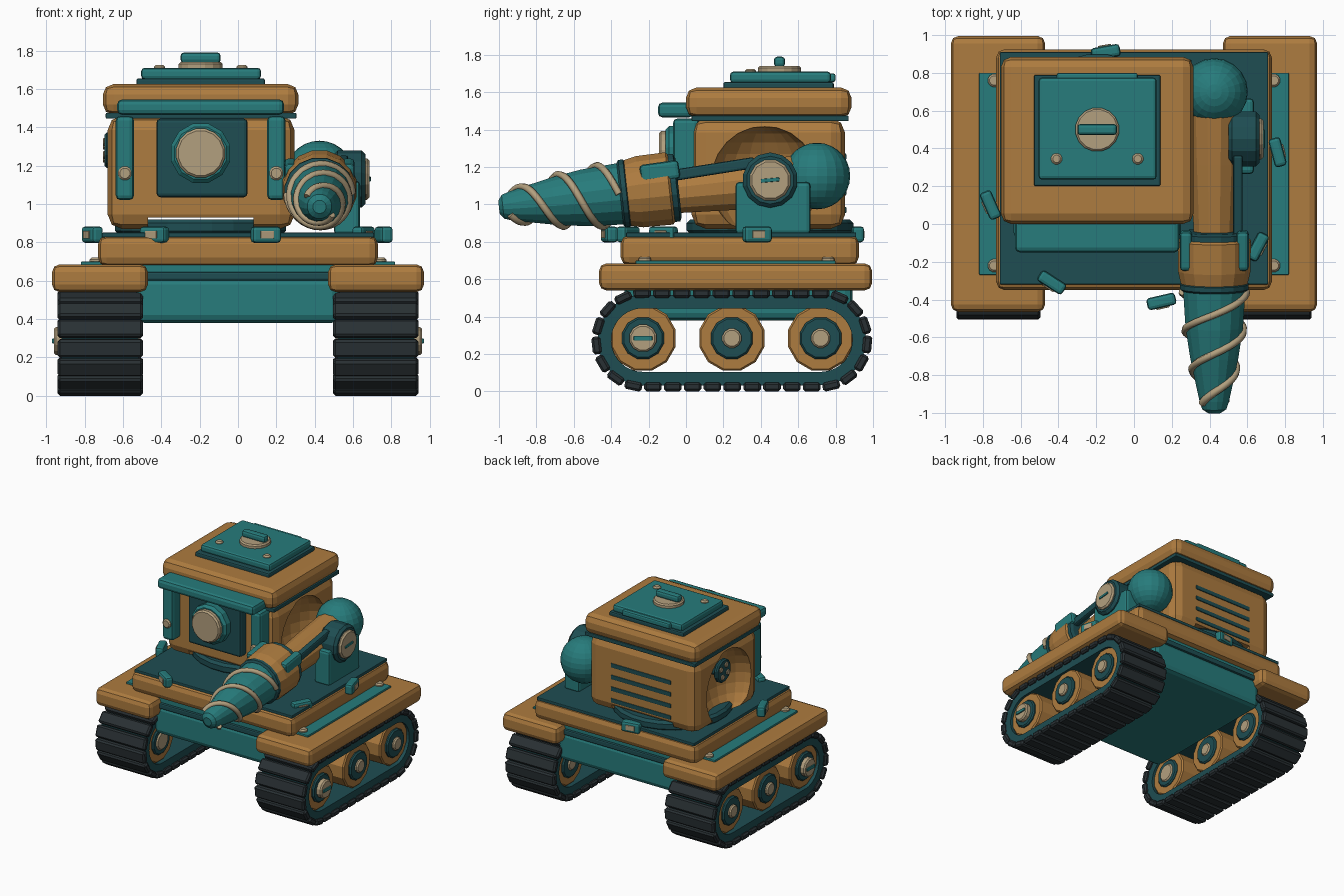
import bpy, bmesh, math
from mathutils import Vector, Matrix, Euler

if "Cube" in bpy.data.objects:
    bpy.data.objects.remove(bpy.data.objects["Cube"])

def material(name, rgb):
    m = bpy.data.materials.new(name)
    m.diffuse_color = (*rgb, 1)
    m.use_nodes = True
    m.node_tree.nodes["Principled BSDF"].inputs["Base Color"].default_value = m.diffuse_color
    return m

ORANGE = material("orange_paint", (0.42, 0.20, 0.05))
TEAL = material("teal_paint", (0.02, 0.20, 0.20))
DARK = material("dark_teal", (0.013, 0.075, 0.085))
TAN = material("tan_metal", (0.45, 0.35, 0.21))
RUBBER = material("track_rubber", (0.022, 0.03, 0.034))

def finish(name, bm, mat):
    bmesh.ops.recalc_face_normals(bm, faces=bm.faces)
    me = bpy.data.meshes.new(name)
    bm.to_mesh(me)
    bm.free()
    ob = bpy.data.objects.new(name, me)
    me.materials.append(mat)
    bpy.context.collection.objects.link(ob)
    return ob

def block(name, c, s, mat, bevel=0.0, rot=(0, 0, 0), seg=2):
    """Bevelled box from centre and size, optionally rotated."""
    bm = bmesh.new()
    bmesh.ops.create_cube(bm, size=1)
    bmesh.ops.scale(bm, vec=s, verts=bm.verts)
    if bevel:
        bmesh.ops.bevel(bm, geom=bm.edges[:], offset=bevel, segments=seg, profile=0.5, affect='EDGES')
    bmesh.ops.transform(bm, matrix=Matrix.Translation(c) @ Euler(rot).to_matrix().to_4x4(), verts=bm.verts)
    return finish(name, bm, mat)

def box(name, x, y, z, mat, bevel=0.0, seg=2):
    """Bevelled box from x, y and z ranges."""
    c = [(a + b) / 2 for a, b in (x, y, z)]
    return block(name, c, [abs(b - a) for a, b in (x, y, z)], mat, bevel, seg=seg)

def lathe(name, p0, p1, prof, mat, n=12):
    """Revolve (distance, radius) pairs around the axis p0 to p1, capped."""
    p0, p1 = Vector(p0), Vector(p1)
    m = Matrix.Translation(p0) @ (p1 - p0).to_track_quat('Z', 'Y').to_matrix().to_4x4()
    bm = bmesh.new()
    rings = [[bm.verts.new(m @ Vector((r * math.cos(math.tau * (i + .5) / n), r * math.sin(math.tau * (i + .5) / n), d)))
              for i in range(n)] for d, r in prof]
    for a, b in zip(rings, rings[1:]):
        for i in range(n):
            bm.faces.new((a[i], a[(i + 1) % n], b[(i + 1) % n], b[i]))
    bm.faces.new(rings[0])
    bm.faces.new(rings[-1])
    return finish(name, bm, mat)

def disc(name, p0, p1, r, mat, n=12, b=0.01):
    d = (Vector(p1) - Vector(p0)).length
    return lathe(name, p0, p1, [(0, r - b), (b, r), (d - b, r), (d, r - b)], mat, n)

# Track units, one on each side
CY, CZ, HALF = 0.245, 0.275, 0.475

def stadium(t, r):
    """Point and heading at path length t on a stadium whose guide radius is 0.255."""
    R, L = 0.255, 2 * HALF
    arc = math.pi * R
    t %= 2 * (L + arc)
    flip = 1
    if t >= L + arc:
        t -= L + arc
        flip = -1
    if t < L:
        a, y = 0, -HALF + t
    else:
        a, y = (t - L) / R, HALF
    return CY + flip * (y + r * math.sin(a)), CZ - flip * r * math.cos(a), a + (0 if flip > 0 else math.pi)

PATH = 4 * HALF + math.tau * 0.255
for s, side in ((1, "right"), (-1, "left")):
    # belt ring
    bm = bmesh.new()
    n = 72
    loops = [[bm.verts.new((s * x, *stadium(PATH * i / n, r)[:2])) for i in range(n)]
             for x, r in ((0.52, 0.242), (0.92, 0.242), (0.92, 0.17), (0.52, 0.17))]
    for k in range(4):
        a, b = loops[k], loops[(k + 1) % 4]
        for i in range(n):
            bm.faces.new((a[i], a[(i + 1) % n], b[(i + 1) % n], b[i]))
    finish(side + "_belt", bm, DARK)
    # tread pads
    for i in range(33):
        y, z, a = stadium(PATH * (i + 0.5) / 33, 0.25)
        block(f"{side}_pad_{i}", (s * 0.718, y, z), (0.445, 0.094, 0.048), RUBBER, 0.012, (a, 0, 0), 1)
    # road wheels, the front one with a slotted hub
    for i, y in enumerate((-0.23, 0.245, 0.72)):
        def w(nm, x0, x1, r, mat):
            disc(f"{side}_{nm}_{i}", (s * x0, y, 0.285), (s * x1, y, 0.285), r, mat)
        w("wheel", 0.54, 0.90, 0.18, ORANGE)
        w("wheel_disc", 0.525, 0.92, 0.115, DARK)
        w("hub", 0.515, 0.96 if i == 0 else 0.94, 0.075 if i == 0 else 0.053, TAN)
        if i == 0:
            block(side + "_hub_slot", (s * 0.96, y, 0.285), (0.02, 0.10, 0.025), TEAL, 0.004)
    # fender with top plate and bolts
    box(side + "_fender", (s * 0.47, s * 0.97), (-0.465, 0.995), (0.54, 0.685), ORANGE, 0.04)
    box(side + "_fender_plate", (s * 0.68, s * 0.82), (-0.27, 0.80), (0.67, 0.70), TEAL, 0.006)
    for y in (-0.22, 0.76):
        disc(f"{side}_plate_bolt_{y}", (s * 0.74, y, 0.69), (s * 0.74, y, 0.72), 0.035, TAN)

# Hull and deck
box("hull", (-0.53, 0.53), (-0.33, 0.89), (0.38, 0.62), TEAL, 0.04)
box("hull_band", (-0.5, 0.5), (-0.34, 0.90), (0.60, 0.645), DARK, 0.01)
box("hull_collar", (-0.5, 0.5), (-0.32, 0.88), (0.63, 0.70), TEAL)
box("deck", (-0.73, 0.73), (-0.35, 0.925), (0.675, 0.835), ORANGE, 0.045)
box("deck_plate", (-0.71, 0.71), (-0.32, 0.91), (0.825, 0.85), DARK, 0.005)
clamps = [(-0.76, 0.10, -66), (-0.435, -0.31, -33), (0.145, -0.41, 13), (0.655, -0.12, 62), (0.76, 0.38, 105), (-0.15, 0.91, 190)]
for i, (x, y, a) in enumerate(clamps):
    r = math.radians(a)
    block(f"deck_clamp_{i}", (x, y, 0.84), (0.155, 0.065, 0.085), TEAL, 0.018, (0, 0, r))
    o = Vector((math.sin(r), -math.cos(r), 0)) * 0.032
    block(f"clamp_insert_{i}", (x + o.x, y + o.y, 0.84), (0.07, 0.014, 0.04), TAN, 0.003, (0, 0, r))

# Cabin with carved sides and an arched underside
CX = -0.195
disc("turntable", (CX, 0.45, 0.84), (CX, 0.45, 0.92), 0.45, DARK, 24, 0.02)
cabin = box("cabin", (-0.68, 0.295), (0.03, 0.85), (0.87, 1.46), ORANGE, 0.075)
cutters = [box("underside_cutter", (-0.47, 0.08), (-0.2, 1.1), (0.7, 0.93), ORANGE)]
for s in (1, -1):
    bm = bmesh.new()
    bmesh.ops.create_uvsphere(bm, u_segments=20, v_segments=12, radius=1)
    bmesh.ops.transform(bm, verts=bm.verts, matrix=Matrix.Translation((CX + s * 0.50, 0.42, 1.12)) @ Matrix.Diagonal((0.2, 0.29, 0.30, 1)))
    cutters.append(finish("side_cutter", bm, ORANGE))
for c in cutters:
    c.hide_render = True
    mod = cabin.modifiers.new("carve", 'BOOLEAN')
    mod.operation, mod.object, mod.solver = 'DIFFERENCE', c, 'EXACT'
bpy.context.view_layer.update()
cabin_mesh = bpy.data.meshes.new_from_object(cabin.evaluated_get(bpy.context.evaluated_depsgraph_get()))
cabin.modifiers.clear()
cabin.data = cabin_mesh
for c in cutters:
    bpy.data.objects.remove(c)
for i in range(4):
    z = 0.97 + i * 0.095
    box(f"rear_vent_{i}", (-0.46, 0.08), (0.83, 0.857), (z - 0.017, z + 0.017), DARK, 0.005)
# side fan on the left
disc("fan_axle", (-0.45, 0.50, 1.28), (-0.69, 0.50, 1.28), 0.05, DARK)
disc("fan_disc", (-0.66, 0.50, 1.28), (-0.695, 0.50, 1.28), 0.095, DARK)
for i in range(4):
    a = math.tau * i / 4 + 0.5
    y, z = 0.50 + 0.05 * math.cos(a), 1.28 + 0.05 * math.sin(a)
    disc(f"fan_bolt_{i}", (-0.69, y, z), (-0.705, y, z), 0.022, TAN, 8, 0.004)

# Roof and hatch
box("roof_gasket", (-0.69, 0.305), (0.03, 0.87), (1.445, 1.475), DARK, 0.006)
box("roof", (-0.705, 0.315), (0.0, 0.885), (1.465, 1.625), ORANGE, 0.055)
box("hatch_base", (-0.53, 0.14), (0.20, 0.79), (1.61, 1.655), DARK, 0.01)
box("hatch", (-0.505, 0.12), (0.235, 0.775), (1.65, 1.71), TEAL, 0.018)
box("hatch_hinge", (-0.41, 0.02), (0.755, 0.80), (1.655, 1.70), TEAL, 0.012)
disc("hatch_dial", (CX, 0.50, 1.70), (CX, 0.50, 1.74), 0.117, TAN, 16)
box("hatch_handle", (-0.30, -0.09), (0.47, 0.53), (1.735, 1.79), TEAL, 0.018)
for x in (-0.41, 0.02):
    disc(f"hatch_bolt_{x}", (x, 0.345, 1.70), (x, 0.345, 1.725), 0.03, TAN)

# Front eye, visor and pillars
box("eye_housing", (-0.425, 0.05), (-0.04, 0.12), (1.035, 1.445), DARK, 0.02)
disc("eye_ring", (CX, 0.0, 1.265), (CX, -0.11, 1.265), 0.16, TEAL, 12, 0.02)
disc("eye_lens", (CX, -0.05, 1.265), (CX, -0.145, 1.265), 0.13, TAN, 16, 0.012)
box("visor", (-0.63, 0.24), (-0.15, 0.04), (1.465, 1.545), TEAL, 0.025)
for s, side in ((1, "right"), (-1, "left")):
    x = CX + s * 0.395
    box(side + "_pillar", (x - 0.048, x + 0.048), (-0.07, 0.07), (1.02, 1.46), TEAL, 0.025)
    disc(side + "_pillar_bolt", (x, -0.06, 1.16), (x, -0.085, 1.16), 0.037, TAN)

# Shoulder
AX = 0.425
bm = bmesh.new()
bmesh.ops.create_uvsphere(bm, u_segments=20, v_segments=14, radius=0.178, matrix=Matrix.Translation((0.425, 0.70, 1.152)))
finish("shoulder_ball", bm, TEAL)
box("shoulder_bracket", (0.50, 0.635), (0.265, 0.665), (0.84, 1.12), TEAL, 0.02)
disc("pivot_ring", (0.50, 0.45, 1.13), (0.665, 0.45, 1.13), 0.148, DARK, 14, 0.02)
disc("pivot_cap", (0.64, 0.45, 1.13), (0.685, 0.45, 1.13), 0.112, TAN, 12, 0.012)
block("pivot_slot", (0.685, 0.45, 1.13), (0.016, 0.10, 0.02), TEAL, 0.004, (math.radians(5), 0, 0))

# Arm, cuff and drill share one tilted line
lathe("arm", (AX, 0.62, 1.13), (AX, -0.12, 1.055), [(0, 0.14), (0.3, 0.13), (0.72, 0.11)], ORANGE)
block("arm_rail", (0.55, 0.12, 1.185), (0.05, 0.5, 0.06), DARK, 0.012, (math.radians(9), 0, 0))
base, tip = Vector((AX, -0.05, 1.09)), Vector((AX, -1.0, 0.985))
axis = (tip - base).normalized()
L = (tip - base).length
lathe("cuff_back_ring", base, tip, [(-0.01, 0.16), (0, 0.185), (0.04, 0.185)], DARK, 16)
lathe("cuff", base, tip, [(0.02, 0.175), (0.04, 0.198), (0.2, 0.195), (0.265, 0.18)], ORANGE, 16)
lathe("drill_collar", base, tip, [(0.26, 0.17), (0.27, 0.185), (0.295, 0.185), (0.305, 0.17)], DARK, 16)
for s in (1, -1):
    block(f"cuff_clamp_{s}", (AX + s * 0.15, -0.14, 1.175), (0.065, 0.21, 0.10), TEAL, 0.02, (math.radians(8), 0, 0))
prof = [(0.30, 0.168), (0.50, 0.155), (0.66, 0.13), (0.80, 0.10), (0.89, 0.08), (0.935, 0.065), (L, 0.035)]
lathe("drill", base, tip, prof, TEAL, 16)

def drill_radius(d):
    for (a, ra), (b, rb) in zip(prof, prof[1:]):
        if d <= b:
            return ra + (rb - ra) * (d - a) / (b - a)
    return prof[-1][1]

# Two spiral cutting ribs
up = Vector((1, 0, 0)).cross(axis)
for k in range(2):
    cu = bpy.data.curves.new("drill_spiral", 'CURVE')
    cu.dimensions, cu.bevel_depth, cu.bevel_resolution, cu.use_fill_caps = '3D', 0.02, 1, True
    sp = cu.splines.new('POLY')
    n = 44
    sp.points.add(n)
    for i in range(n + 1):
        d = 0.31 + 0.59 * i / n
        a = math.pi * k + math.tau * 1.4 * i / n
        r = drill_radius(d) + 0.003
        p = base + axis * d + Vector((1, 0, 0)) * r * math.cos(a) + Vector((0, -up.y, abs(up.z))) * r * math.sin(a)
        if up.z > 0:
            p = base + axis * d + Vector((1, 0, 0)) * r * math.cos(a) + up * r * math.sin(a)
        sp.points[i].co = (*p, 1)
    tmp = bpy.data.objects.new("spiral_path", cu)
    bpy.context.collection.objects.link(tmp)
    bpy.context.view_layer.update()
    me = bpy.data.meshes.new_from_object(tmp.evaluated_get(bpy.context.evaluated_depsgraph_get()))
    bpy.data.objects.remove(tmp)
    me.materials.clear()
    me.materials.append(TAN)
    bpy.context.collection.objects.link(bpy.data.objects.new(f"drill_spiral_{k}", me))
